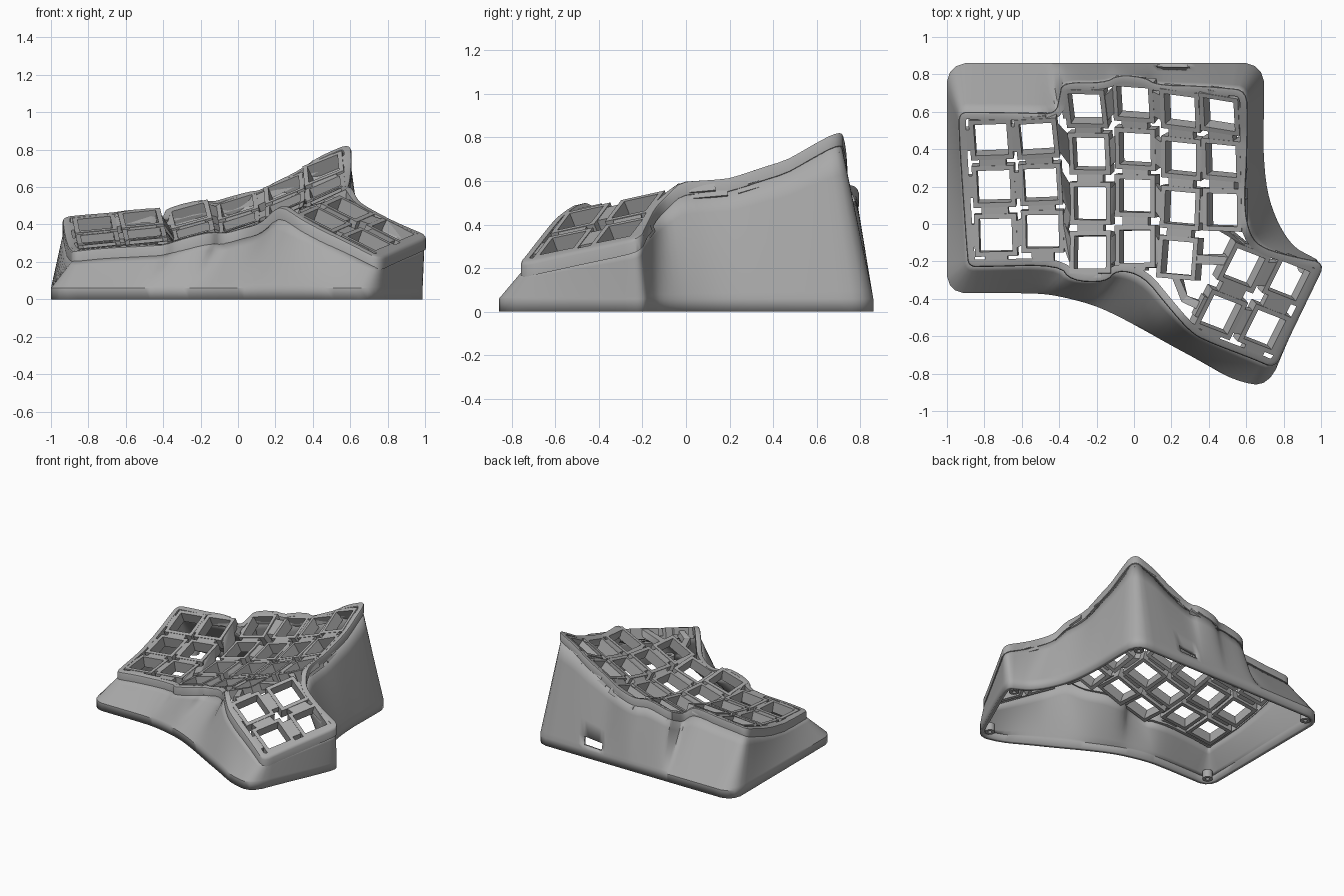
import bpy
import bmesh
import math
from mathutils import Vector

cube = bpy.data.objects.get("Cube")
if cube:
    bpy.data.objects.remove(cube, do_unlink=True)

grey = bpy.data.materials.new("warm_grey_plastic")
grey.use_nodes = True
grey.diffuse_color = (0.4, 0.4, 0.4, 1)
grey.node_tree.nodes["Principled BSDF"].inputs["Base Color"].default_value = (0.4, 0.4, 0.4, 1)


def finish(bm, name, fix_normals=True):
    """Turn a bmesh into a grey object with sharp edges kept."""
    if fix_normals:
        bmesh.ops.recalc_face_normals(bm, faces=bm.faces)
    mesh = bpy.data.meshes.new(name)
    bm.to_mesh(mesh)
    bm.free()
    mesh.materials.append(grey)
    mesh.shade_smooth()
    mesh.set_sharp_from_angle(angle=math.radians(32))
    obj = bpy.data.objects.new(name, mesh)
    bpy.context.collection.objects.link(obj)
    return obj


def sweep(bm, sections, closed=True):
    """Skin a closed loop of cross-sections."""
    rows = [[bm.verts.new(p) for p in s] for s in sections]
    count = len(rows[0])
    for i, a in enumerate(rows):
        b = rows[(i + 1) % len(rows)]
        for j in range(count if closed else count - 1):
            k = (j + 1) % count
            bm.faces.new((a[j], a[k], b[k], b[j]))


def hull(bm, points):
    verts = [bm.verts.new(p) for p in points]
    result = bmesh.ops.convex_hull(bm, input=verts)
    spare = {g for g in result["geom_interior"] + result["geom_unused"]
             if isinstance(g, bmesh.types.BMVert)}
    bmesh.ops.delete(bm, geom=list(spare), context="VERTS")


# Key layout: crosswise direction of each column, then key centres from back to front
COLUMNS = [
    ((1, 0.05, 0.1), [(-0.765, 0.45, 0.405), (-0.75, 0.2, 0.33), (-0.74, -0.06, 0.29)]),
    ((1, 0.05, 0.1), [(-0.52, 0.455, 0.435), (-0.5, 0.21, 0.355), (-0.49, -0.04, 0.312)]),
    ((1, 0, 0.28), [(-0.26, 0.615, 0.455), (-0.24, 0.375, 0.37),
                    (-0.235, 0.11, 0.335), (-0.235, -0.15, 0.335)]),
    ((1, 0, 0.34), [(-0.005, 0.65, 0.5), (0.005, 0.4, 0.415),
                    (0.005, 0.15, 0.375), (0.005, -0.12, 0.37)]),
    ((1, -0.08, 0.43), [(0.245, 0.605, 0.595), (0.25, 0.35, 0.51),
                        (0.245, 0.085, 0.465), (0.23, -0.18, 0.445)]),
    ((1, -0.08, 0.45), [(0.455, 0.585, 0.7), (0.465, 0.34, 0.6), (0.47, 0.075, 0.55)]),
    ((1, -0.33, -0.49), [(0.59, -0.235, 0.485), (0.465, -0.485, 0.43)]),
    ((1, -0.33, -0.49), [(0.83, -0.305, 0.37), (0.7, -0.565, 0.316)]),
]
HALF, HOLE, DEPTH, FRAME_DEPTH = 0.114, 0.088, 0.065, 0.08


class Key:
    def __init__(self, centre, cross, along):
        self.c = Vector(centre)
        self.v = along.normalized()
        u = Vector(cross)
        self.u = (u - self.v * u.dot(self.v)).normalized()
        self.n = self.u.cross(self.v)
        self.used = set()

    def at(self, a, b, drop=0.0):
        return self.c + self.u * a + self.v * b - self.n * drop

    def side(self, target):
        """Name the side of the frame that faces a point."""
        d = target - self.c
        a, b = d.dot(self.u), d.dot(self.v)
        return (int(math.copysign(1, a)), 0) if abs(a) > abs(b) else (0, int(math.copysign(1, b)))

    def edge(self, s, width):
        """Four corners of a tab root on one side of the frame."""
        r = HALF - 0.006
        return [self.at(s[0] * r + s[1] * w, s[1] * r + s[0] * w, d)
                for w in (-width, width) for d in (0.003, DEPTH - 0.01)]


# Each column bends like a shallow bowl, so its end keys tilt further
keys = []
for cross, centres in COLUMNS:
    pts = [Vector(c) for c in centres]
    steps = [a - b for a, b in zip(pts, pts[1:])]
    ends = [steps[0] * 1.5 - steps[min(1, len(steps) - 1)] * 0.5]
    ends += [(a + b) / 2 for a, b in zip(steps, steps[1:])]
    ends += [steps[-1] * 1.5 - steps[max(len(steps) - 2, 0)] * 0.5]
    keys += [Key(p, cross, along) for p, along in zip(pts, ends)]
lower, corner, thumb_back, thumb_front = keys[17], keys[20], keys[21], keys[22]


def height(x, y):
    """Blend the tilted key planes into one plate surface."""
    total = weight = 0.0
    for k in keys:
        dx, dy = x - k.c.x, y - k.c.y
        w = 1 / (dx * dx + dy * dy + 0.002) ** 2.5
        total += w * (k.c.z - (k.n.x * dx + k.n.y * dy) / k.n.z)
        weight += w
    return total / weight


# Square switch frames
bm = bmesh.new()
for k in keys:
    sweep(bm, [[k.at(a * r, b * r, d) for r, d in
                ((HALF, 0), (HOLE, 0), (HOLE, FRAME_DEPTH), (HALF, FRAME_DEPTH))]
               for a, b in ((-1, -1), (1, -1), (1, 1), (-1, 1))])
finish(bm, "switch_frames")

# Plate outline paired with the foot outline: rim x, rim y, foot x, foot y
OUTLINE = [
    (-0.94, 0.5, -1, 0.6), (-0.935, 0.6, -1, 0.86), (-0.84, 0.6, -0.74, 0.86),
    (-0.55, 0.595, -0.56, 0.86), (-0.42, 0.59, -0.46, 0.86), (-0.4, 0.68, -0.42, 0.86),
    (-0.385, 0.76, -0.36, 0.86), (-0.16, 0.755, -0.16, 0.86), (-0.08, 0.8, -0.08, 0.86),
    (0.06, 0.785, 0.05, 0.86), (0.12, 0.745, 0.13, 0.86), (0.34, 0.74, 0.31, 0.86),
    (0.48, 0.73, 0.44, 0.86), (0.605, 0.715, 0.695, 0.86), (0.608, 0.55, 0.695, 0.6),
    (0.605, 0.35, 0.69, 0.4), (0.59, 0.1, 0.71, 0.17), (0.62, -0.06, 0.77, 0),
    (0.69, -0.13, 0.85, -0.12), (0.88, -0.18, 0.93, -0.165), (1.025, -0.205, 1, -0.2),
    (0.965, -0.33, 0.955, -0.33), (0.81, -0.65, 0.82, -0.63), (0.755, -0.775, 0.72, -0.87),
    (0.64, -0.725, 0.54, -0.84), (0.39, -0.63, 0.34, -0.725), (0.3, -0.58, 0.2, -0.65),
    (0.17, -0.43, 0.05, -0.565), (0.05, -0.28, -0.09, -0.49), (-0.09, -0.245, -0.2, -0.44),
    (-0.15, -0.315, -0.3, -0.41), (-0.34, -0.305, -0.43, -0.38), (-0.4, -0.22, -0.54, -0.37),
    (-0.8, -0.23, -0.76, -0.37), (-0.885, -0.23, -1, -0.37), (-0.895, -0.15, -1, -0.13),
]
loop = [Vector(p) for p in OUTLINE]
for _ in range(2):
    loop = [a.lerp(b, t) for a, b in zip(loop, loop[1:] + loop[:1]) for t in (0.25, 0.75)]


def inset(i, d):
    """Rim position moved inward by d."""
    t = (loop[(i + 1) % len(loop)] - loop[i - 1]).to_2d().normalized()
    return loop[i].x + t.y * d, loop[i].y - t.x * d


def rim_point(i, d, drop):
    x, y = inset(i, d)
    return Vector((x, y, height(x, y) - drop))


# Plate border
bm = bmesh.new()
SECTION = ((0, 0.014), (0.004, 0.004), (0.013, 0), (0.04, 0), (0.04, DEPTH), (0, DEPTH))
sweep(bm, [[rim_point(i, d, h) for d, h in SECTION] for i in range(len(loop))])
finish(bm, "plate_border")

# Webs joining neighbouring frames
bm = bmesh.new()


def join(a, b, width):
    sa, sb = a.side(b.c), b.side(a.c)
    a.used.add(sa)
    b.used.add(sb)
    hull(bm, a.edge(sa, width) + b.edge(sb, width))


for i, a in enumerate(keys):
    for b in keys[i + 1:]:
        if (a.c - b.c).length < 0.302:
            join(a, b, 0.072)

# Bent arm from the lowest inner key to the thumb cluster
lower.used.add((0, -1))
bend = [Vector((0.27 + s, -0.4 + s, 0.44 - d)) for s in (-0.016, 0.016) for d in (0, 0.055)]
hull(bm, lower.edge((0, -1), 0.022) + bend)
hull(bm, thumb_front.edge((-1, 0), 0.022) + bend)

# Tabs joining outer frames to the border
for k in keys:
    for s in {(1, 0), (-1, 0), (0, 1), (0, -1)} - k.used:
        mid = k.at(s[0] * HALF, s[1] * HALF)
        i = min(range(len(loop)), key=lambda n: (rim_point(n, 0.02, 0) - mid).length)
        near = rim_point(i, 0.02, 0)
        if (near - mid).length < 0.12:
            reach = max(0.02, (near - mid).dot(k.u * s[0] + k.v * s[1]))
            out = (k.u * s[0] + k.v * s[1]) * reach
            root = k.edge(s, 0.06)
            hull(bm, root + [p + out for p in root])

# Straight arms reaching the back of the thumb cluster
join(lower, thumb_back, 0.025)
join(corner, thumb_back, 0.03)
finish(bm, "plate_webs")

# Case wall lofted from the foot up to the plate, with the port left open at the back
bm = bmesh.new()
walls = []
for i, p in enumerate(loop):
    foot = Vector((p.z, p.w, 0.06))
    top = rim_point(i, 0.008, DEPTH - 0.015)
    wall = [Vector((p.z, p.w, 0))]
    wall += [foot.lerp(top, t) for t in (0, 0.05, 0.16, 0.36, 0.58, 0.8, 1)]
    walls.append(wall)
sweep(bm, walls, closed=False)
port = []
for f in bm.faces:
    c = f.calc_center_median()
    if 0.14 < c.x < 0.3 and c.y > 0.75 and 0.085 < c.z < 0.14:
        port.append(f)
bmesh.ops.delete(bm, geom=port, context="FACES")
case = finish(bm, "case_wall", fix_normals=False)
shell = case.modifiers.new("thickness", "SOLIDIFY")
shell.thickness = 0.03
shell.offset = -1

# Screw bosses inside the foot corners
bm = bmesh.new()
for x, y in ((-0.92, 0.78), (0.61, 0.78), (-0.92, -0.29), (0.68, -0.77), (0.91, -0.23)):
    ring = [(math.cos(a), math.sin(a)) for a in (math.tau * n / 20 for n in range(20))]
    sweep(bm, [[(x + c * r, y + s * r, z) for r, z in
                ((0.036, 0.002), (0.036, 0.06), (0.014, 0.06), (0.014, 0.002))] for c, s in ring])
finish(bm, "screw_bosses")
